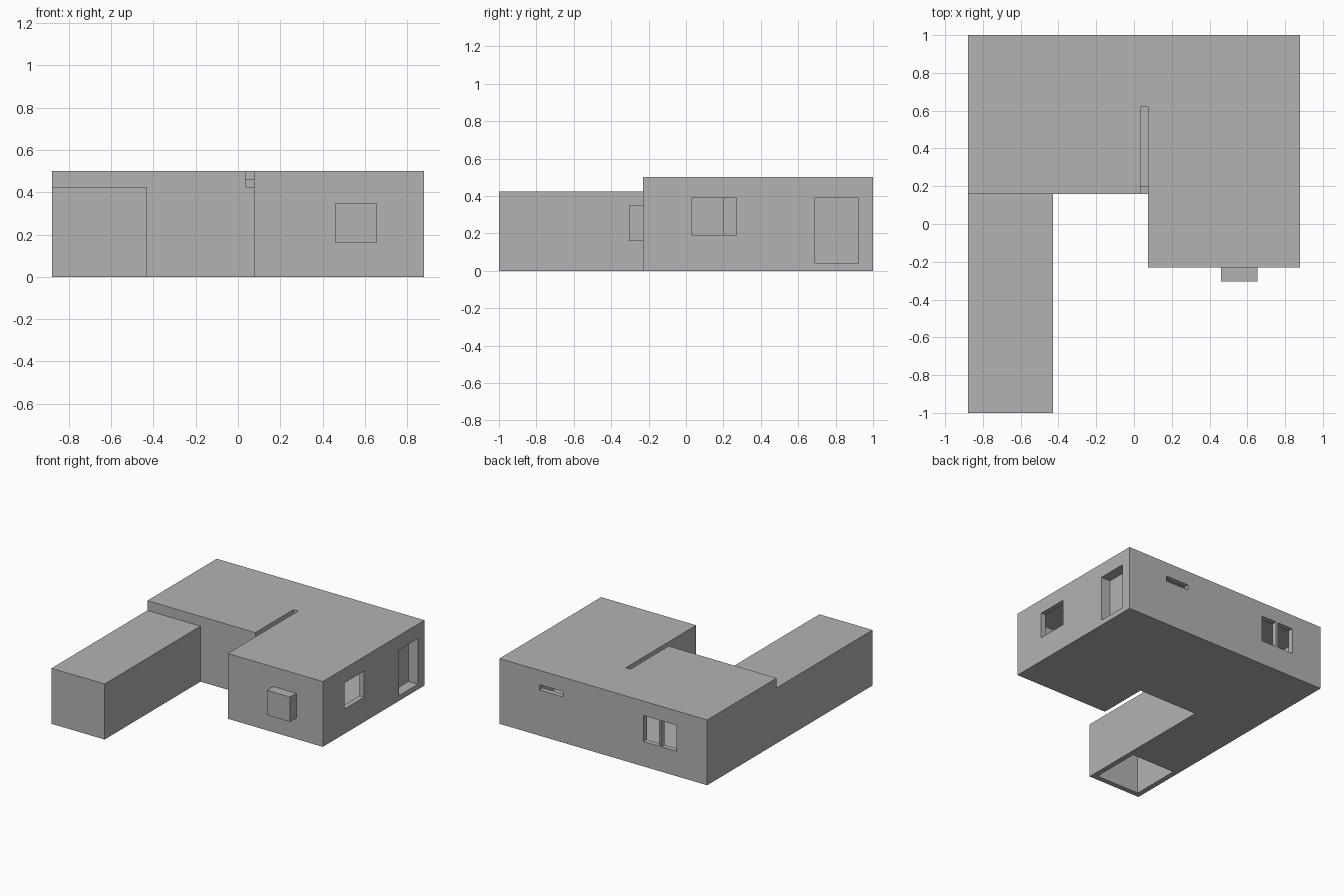
import bpy
import bmesh

if "Cube" in bpy.data.objects:
    bpy.data.objects.remove(bpy.data.objects["Cube"], do_unlink=True)

WALL = 0.04

plaster = bpy.data.materials.new("plain_grey")
plaster.use_nodes = True
GREY = (0.45, 0.45, 0.45, 1)
plaster.diffuse_color = GREY
plaster.node_tree.nodes["Principled BSDF"].inputs["Base Color"].default_value = GREY


def prism(name, outline, bottom, top):
    """Extrude a plan outline upward."""
    bm = bmesh.new()
    base = bm.faces.new([bm.verts.new((x, y, bottom)) for x, y in outline])
    side = bmesh.ops.extrude_face_region(bm, geom=[base])["geom"]
    bmesh.ops.translate(bm, vec=(0, 0, top - bottom),
                        verts=[v for v in side if isinstance(v, bmesh.types.BMVert)])
    bmesh.ops.recalc_face_normals(bm, faces=bm.faces)
    mesh = bpy.data.meshes.new(name)
    bm.to_mesh(mesh)
    bm.free()
    mesh.materials.append(plaster)
    obj = bpy.data.objects.new(name, mesh)
    bpy.context.collection.objects.link(obj)
    return obj


def box(name, xs, ys, zs):
    (x0, x1), (y0, y1) = xs, ys
    return prism(name, [(x0, y0), (x1, y0), (x1, y1), (x0, y1)], *zs)


def combine(target, tool, operation="DIFFERENCE"):
    """Apply a boolean and discard the helper."""
    tool.hide_render = True
    mod = target.modifiers.new(tool.name, "BOOLEAN")
    mod.operation, mod.solver, mod.object = operation, "EXACT", tool
    bpy.context.view_layer.objects.active = target
    bpy.ops.object.modifier_apply(modifier=mod.name)
    bpy.data.objects.remove(tool, do_unlink=True)


def l_plan(inset):
    """House plan, moved inward by inset."""
    left, right = -0.88 + inset, 0.88 - inset
    front, back = -0.23 + inset, 1 - inset
    corner_x, corner_y = 0.075 + inset, 0.16 + inset
    return [(left, corner_y), (corner_x, corner_y), (corner_x, front),
            (right, front), (right, back), (left, back)]


# L-shaped house shell
house = prism("house_shell", l_plan(0), 0, 0.5)
combine(house, prism("room_cutter", l_plan(WALL), WALL, 0.5 - WALL))

# Backing for the recessed doorway
combine(house, box("door_backing", (0.76, 0.86), (0.65, 0.98), (0.02, 0.43)), "UNION")

# Openings in the walls and roof
openings = {
    "doorway": ((0.80, 0.95), (0.69, 0.92), (0.04, 0.39)),
    "side_window": ((0.80, 0.95), (0.03, 0.27), (0.19, 0.39)),
    "back_window_a": ((-0.47, -0.34), (0.9, 1.1), (0.19, 0.39)),
    "back_window_b": ((-0.62, -0.49), (0.9, 1.1), (0.19, 0.39)),
    "back_slit": ((0.34, 0.54), (0.9, 1.1), (0.35, 0.39)),
    "roof_slot": ((0.035, 0.075), (0.1, 0.62), (0.425, 0.6)),
}
for name, spans in openings.items():
    combine(house, box(name, *spans))

# Lower wing, hollow with an opening in its floor
wing = box("lower_wing", (-0.88, -0.43), (-1, 0.16), (0, 0.425))
inner_x = (-0.88 + WALL, -0.43 - WALL)
combine(wing, box("wing_room", inner_x, (-0.96, 0.12), (WALL, 0.385)))
combine(wing, box("floor_opening", inner_x, (-0.96, -0.57), (-0.1, 0.2)))

# Projecting front bay
box("front_bay", (0.46, 0.655), (-0.305, -0.23), (0.16, 0.35))
